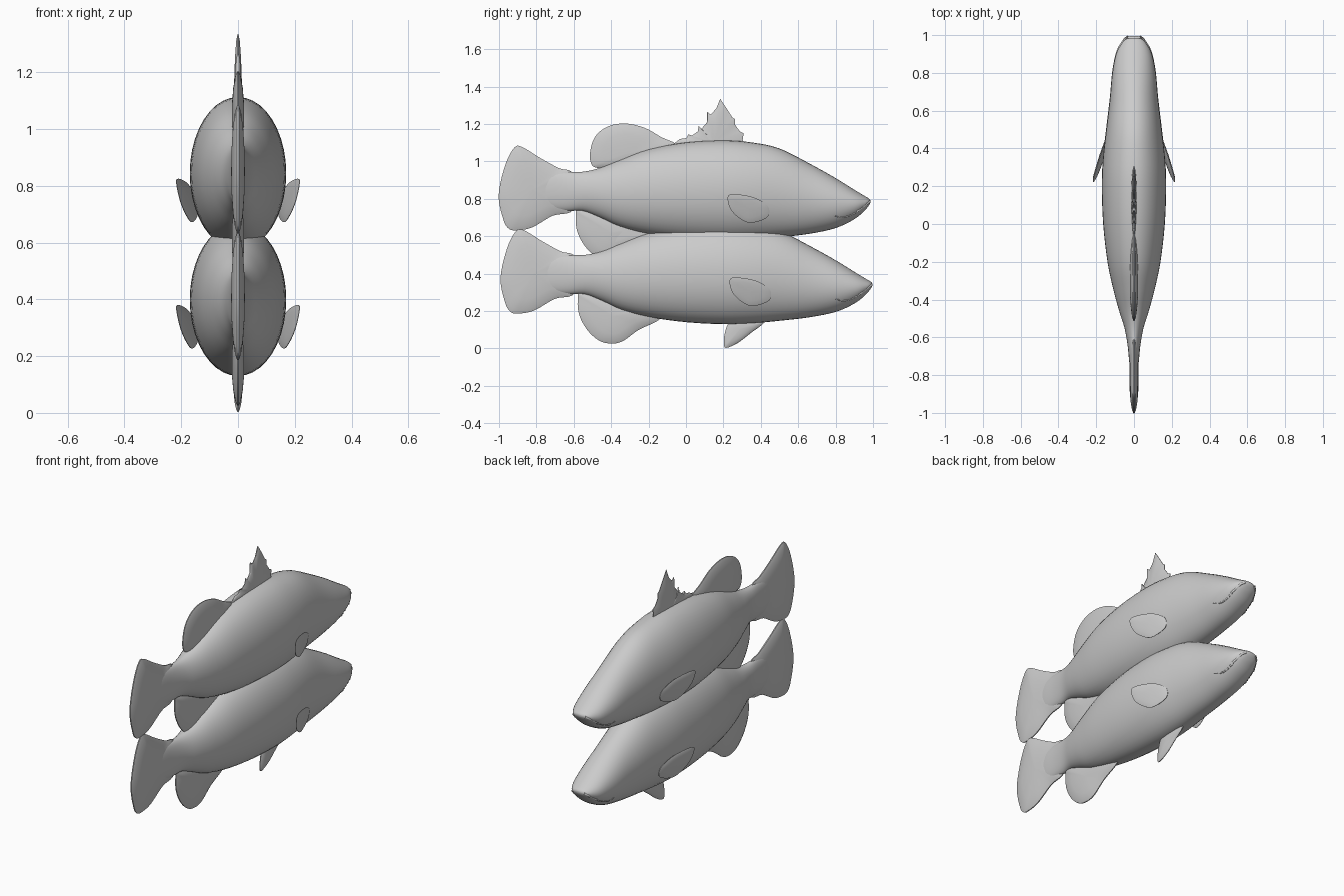
import bpy, math
from mathutils import Vector

if "Cube" in bpy.data.objects:
    bpy.data.objects.remove(bpy.data.objects["Cube"])

# body stations: y, top z, bottom z, half width (upper fish)
STATIONS = [(-.86, .93, .79, .008), (-.74, .945, .745, .024), (-.64, .945, .735, .034),
            (-.55, .945, .735, .05), (-.46, .965, .70, .078), (-.35, 1.01, .65, .108),
            (-.2, 1.065, .612, .14), (0, 1.102, .585, .163), (.2, 1.113, .575, .17),
            (.35, 1.102, .58, .164), (.5, 1.07, .594, .147), (.66, .99, .613, .128),
            (.8, .912, .643, .115), (.9, .85, .69, .095), (.955, .817, .735, .067),
            (.98, .802, .765, .042), (.988, .792, .78, .015)]


def spline(pts, steps, closed=False):
    """Catmull-Rom through a list of points."""
    n, out = len(pts), []
    P = [Vector(p) for p in pts]
    for i in range(n if closed else n - 1):
        g = (lambda k: P[k % n]) if closed else (lambda k: P[max(0, min(n - 1, k))])
        a, b, c, d = g(i - 1), g(i), g(i + 1), g(i + 2)
        for s in range(steps):
            t = s / steps
            out.append(b + (c - a) * (t / 2) + (2 * a - 5 * b + 4 * c - d) * (t * t / 2)
                       + (3 * b - a - 3 * c + d) * (t ** 3 / 2))
    if not closed:
        out.append(P[-1])
    return out


PROFILE = spline(STATIONS, 4)


def add_mesh(name, verts, faces):
    me = bpy.data.meshes.new(name)
    me.from_pydata(verts, [], faces)
    me.update()
    ob = bpy.data.objects.new(name, me)
    bpy.context.collection.objects.link(ob)
    bpy.ops.object.select_all(action='DESELECT')
    ob.select_set(True)
    bpy.context.view_layer.objects.active = ob
    bpy.ops.object.mode_set(mode='EDIT')
    bpy.ops.mesh.select_all(action='SELECT')
    bpy.ops.mesh.normals_make_consistent(inside=False)
    bpy.ops.object.mode_set(mode='OBJECT')
    bpy.ops.object.shade_smooth_by_angle(angle=math.radians(50))
    return ob


def skin_x(y, z):
    """Half width of the body at a side-view position."""
    a = min(PROFILE, key=lambda p: abs(p[0] - y))
    k = (z - (a[1] + a[2]) / 2) / max((a[1] - a[2]) / 2, .001)
    return a[3] * math.sqrt(max(0, 1 - k * k))


def body(name, off):
    n, verts, faces = 40, [], []
    for y, top, bot, w in PROFILE:
        for k in range(n):
            a = 2 * math.pi * k / n
            verts.append((w * math.cos(a) + off[0], y + off[1],
                          (top + bot) / 2 + (top - bot) / 2 * math.sin(a) + off[2]))
    m = len(PROFILE)
    for i in range(m - 1):
        for k in range(n):
            j = (k + 1) % n
            faces.append((i * n + k, i * n + j, (i + 1) * n + j, (i + 1) * n + k))
    faces += [tuple(range(n)), tuple(range((m - 1) * n, m * n))]
    add_mesh(name, verts, faces)


def fin(name, outline, centre, thick, off, smooth=True, place=lambda y, z: 0, side=1):
    """Pillow-shaped blade: rings of the outline shrinking to a centre."""
    ring = spline(outline, 5, True) if smooth else [Vector(p) for p in outline]
    n, c = len(ring), Vector(centre)
    verts, faces = [], []
    scales = [(.0, 1), (.35, .94), (.65, .76), (.9, .44), (1, .12)]
    layers = [(s, h) for s, h in scales] + [(s, -h) for s, h in scales[::-1]]
    for s, h in layers:
        for p in ring:
            q = c + (p - c) * max(s, .02)
            verts.append((side * (place(q.x, q.y) + h * thick) + off[0], q.x + off[1], q.y + off[2]))
    for i in range(len(layers) - 1):
        for k in range(n):
            j = (k + 1) % n
            faces.append((i * n + k, i * n + j, (i + 1) * n + j, (i + 1) * n + k))
    faces += [tuple(range(n)), tuple(range((len(layers) - 1) * n, len(layers) * n))]
    add_mesh(name, verts, faces)


def lip(name, off, side):
    cu = bpy.data.curves.new(name, 'CURVE')
    cu.dimensions = '3D'
    cu.bevel_depth, cu.bevel_resolution = .007, 2
    pts = spline([(.984, .785), (.95, .758), (.91, .728), (.87, .708), (.83, .70), (.79, .712)], 4)
    sp = cu.splines.new('POLY')
    sp.points.add(len(pts) - 1)
    for i, (q, p) in enumerate(zip(sp.points, pts)):
        q.co = (side * (skin_x(p.x, p.y) - .002) + off[0], p.x + off[1], p.y + off[2], 1)
        q.radius = 1 - .6 * i / len(pts)
    ob = bpy.data.objects.new(name, cu)
    bpy.context.collection.objects.link(ob)


TAIL = [(-.60, .93), (-.68, .965), (-.78, 1.02), (-.87, 1.075), (-.915, 1.075), (-.965, .98),
        (-1.0, .82), (-.975, .69), (-.945, .64), (-.90, .632), (-.82, .648), (-.71, .71), (-.60, .745)]
REAR_DORSAL = [(-.47, .965), (-.505, .99), (-.51, 1.05), (-.485, 1.13), (-.42, 1.185), (-.325, 1.203),
               (-.22, 1.18), (-.13, 1.13), (-.05, 1.085), (-.15, 1.02), (-.35, .96)]
SPINY_DORSAL = [(-.07, 1.09), (-.03, 1.12), (.005, 1.125), (.015, 1.145), (.03, 1.135), (.065, 1.16),
                (.07, 1.19), (.085, 1.175), (.115, 1.21), (.115, 1.265), (.135, 1.25), (.165, 1.285),
                (.185, 1.335), (.215, 1.29), (.25, 1.235), (.265, 1.225), (.265, 1.195), (.29, 1.16),
                (.31, 1.15), (.305, 1.115), (.32, 1.09), (.13, 1.05)]
ANAL = [(-.56, .745), (-.585, .71), (-.58, .63), (-.54, .55), (-.48, .492), (-.42, .472), (-.35, .482),
        (-.26, .545), (-.15, .60), (-.15, .66), (-.35, .70)]
PELVIC = [(.23, .59), (.20, .53), (.195, .46), (.215, .45), (.27, .475), (.335, .525), (.41, .59), (.32, .62)]
PECTORAL = [(.225, .81), (.26, .825), (.35, .812), (.41, .785), (.445, .75), (.435, .70),
            (.35, .672), (.29, .695), (.24, .745)]


def pectoral_x(y, z):
    return .15 + (.43 - y) * .28 + .15 * (z - .745)


# two identical fish, stacked
for label, off in (("upper", (0, -.002, 0)), ("lower", (0, .008, -.445))):
    body(label + "_body", off)
    fin(label + "_tail_fin", TAIL, (-.82, .85), .024, off)
    fin(label + "_rear_dorsal_fin", REAR_DORSAL, (-.32, 1.04), .022, off)
    fin(label + "_spiny_dorsal_fin", SPINY_DORSAL, (.15, 1.1), .014, off, smooth=False)
    fin(label + "_anal_fin", ANAL, (-.40, .62), .022, off)
    fin(label + "_pelvic_fin", PELVIC, (.28, .55), .016, off)
    for tag, side in (("right", 1), ("left", -1)):
        fin(f"{label}_{tag}_pectoral_fin", PECTORAL, (.34, .75), .008, off,
            place=pectoral_x, side=side)
        lip(f"{label}_{tag}_lip", off, side)
